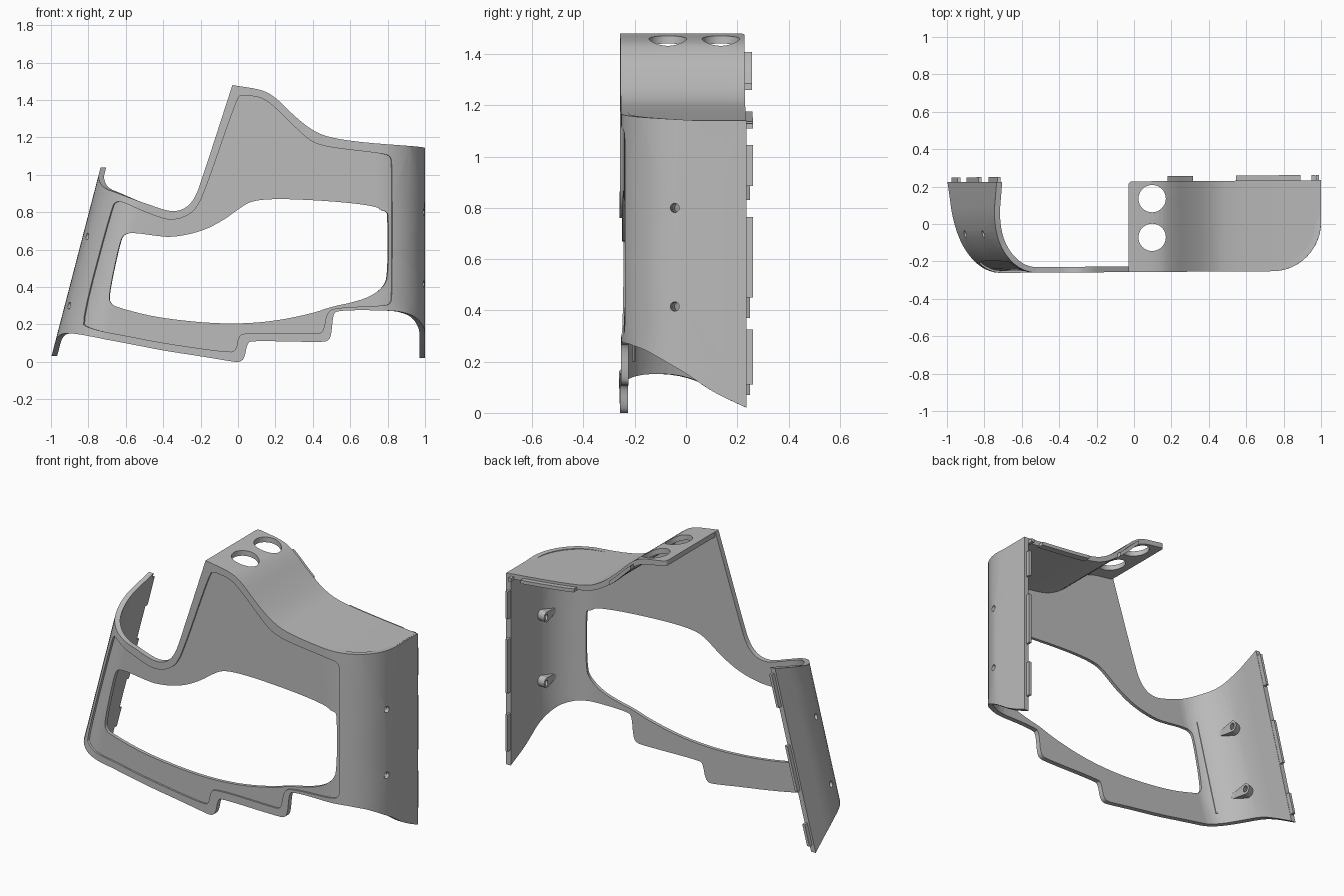
import bpy, bmesh, math
from math import sin, cos, asin, acos, pi, radians

if "Cube" in bpy.data.objects:
    bpy.data.objects.remove(bpy.data.objects["Cube"])

# Sheets are drawn flat (u across, v up, d = depth behind the outer skin), then bent.
Y0, SL, HALF = -0.257, 0.26, pi / 2              # front plane, left wall lean
XL, RXL, RYL, QL = -0.745, 0.26, 0.36, 0.31      # left bend
XR, RXR, RYR, QR = 0.74, 0.26, 0.26, 0.26        # right bend
YL, YR = Y0 + RYL, Y0 + RYR

mat = bpy.data.materials.new("plain_grey")
mat.diffuse_color = (0.5, 0.5, 0.5, 1)
mat.use_nodes = True
mat.node_tree.nodes["Principled BSDF"].inputs["Base Color"].default_value = mat.diffuse_color


def F(x, z, c=0):
    """Front-view point to flat point (c=1 keeps a sharp corner)."""
    p = x - SL * z
    if p < XL:
        return (SL * z + XL - QL * asin(min(1, (XL - p) / RXL)), z, c)
    if x > XR:
        return (XR + QR * asin(min(1, (x - XR) / RXR)), z, c)
    return (x, z, c)


def along(y, yc, ry, q):
    return q * acos((yc - y) / ry) if y < yc else q * HALF + y - yc


def L(y, z, c=0):
    """Left-wall point to flat point."""
    return (SL * z + XL - along(y, YL, RYL, QL), z, c)


def R(y, z, c=0):
    """Right-wall point to flat point."""
    return (XR + along(y, YR, RYR, QR), z, c)


def wrap(u, d, v):
    ql, qr = XL + SL * v - u, u - XR
    if ql > 0:
        t, e = min(ql / QL, HALF), max(0, ql - QL * HALF)
        x, y = XL + SL * v - (RXL - d) * sin(t), YL - (RYL - d) * cos(t) + e
    elif qr > 0:
        t, e = min(qr / QR, HALF), max(0, qr - QR * HALF)
        x, y = XR + (RXR - d) * sin(t), YR - (RYR - d) * cos(t) + e
    else:
        x, y = u, Y0 + d
    return (x, y + 0.006 * x, v)


def smooth(pts, n=2):
    """Corner cutting that keeps flagged corners."""
    for _ in range(n):
        out = []
        for i, p in enumerate(pts):
            if p[2]:
                out.append(p)
                continue
            for o in (pts[i - 1], pts[(i + 1) % len(pts)]):
                out.append((p[0] * .75 + o[0] * .25, p[1] * .75 + o[1] * .25, 0))
        pts = out
    return pts


def circle(u, v, r, n=32):
    return [(u + r * cos(2 * pi * i / n), v + r * sin(2 * pi * i / n)) for i in range(n)]


def box(u0, u1, v0, v1):
    return [(u0, v0), (u1, v0), (u1, v1), (u0, v1)]


def flat(name, loops, d0, d1):
    """Flat slab from an outline and holes."""
    bm = bmesh.new()
    for loop in loops:
        vs = [bm.verts.new((p[0], d0, p[1])) for p in loop]
        for i in range(len(vs)):
            bm.edges.new((vs[i - 1], vs[i]))
    bmesh.ops.triangle_fill(bm, use_beauty=True, use_dissolve=False,
                            edges=bm.edges[:], normal=(0, -1, 0))
    ext = bmesh.ops.extrude_face_region(bm, geom=bm.faces[:], use_keep_orig=True)
    for g in ext["geom"]:
        if isinstance(g, bmesh.types.BMVert):
            g.co.y = d1
    bmesh.ops.recalc_face_normals(bm, faces=bm.faces[:])
    me = bpy.data.meshes.new(name)
    bm.to_mesh(me)
    bm.free()
    ob = bpy.data.objects.new(name, me)
    bpy.context.collection.objects.link(ob)
    return ob


def sheet(name, loops, d0, d1, bend, cuts=(), recess=None):
    """Flat slab, optional recess, sliced at the bend lines and bent."""
    ob = flat(name, loops, d0, d1)
    if recess:
        cutter = flat("cutter", [recess], -0.05, 0.01)
        mod = ob.modifiers.new("recess", 'BOOLEAN')
        mod.operation, mod.solver, mod.object = 'DIFFERENCE', 'EXACT', cutter
        dg = bpy.context.evaluated_depsgraph_get()
        me = bpy.data.meshes.new_from_object(ob.evaluated_get(dg))
        ob.modifiers.clear()
        ob.data = me
        bpy.data.objects.remove(cutter)
    bm = bmesh.new()
    bm.from_mesh(ob.data)
    bmesh.ops.triangulate(bm, faces=bm.faces[:])
    for u, lean in cuts:
        bmesh.ops.bisect_plane(bm, geom=bm.verts[:] + bm.edges[:] + bm.faces[:], dist=1e-5,
                               plane_co=(u, 0, 0), plane_no=(1, 0, -lean))
    for v in bm.verts:
        v.co = bend(*v.co)
    bmesh.ops.remove_doubles(bm, verts=bm.verts[:], dist=1e-5)
    bmesh.ops.recalc_face_normals(bm, faces=bm.faces[:])
    bm.to_mesh(ob.data)
    bm.free()
    ob.data.materials.clear()
    ob.data.materials.append(mat)
    bpy.ops.object.select_all(action='DESELECT')
    ob.select_set(True)
    bpy.context.view_layer.objects.active = ob
    bpy.ops.object.shade_smooth_by_angle(angle=radians(30))
    ob.modifiers.new("normals", 'WEIGHTED_NORMAL').keep_sharp = True


N = 12
bends = [(XL - QL * HALF * k / N, SL) for k in range(N + 1)]
bends += [(XR + QR * HALF * k / N, 0) for k in range(N + 1)]

# Front plate with both wrapped side walls
TOP = [(1, 1.14, 1), (.74, 1.165, 0), (.5, 1.195, 0), (.4, 1.235, 0), (.3, 1.315, 0),
       (.2, 1.415, 0), (.13, 1.455, 0), (0, 1.475, 0), (-.03, 1.48, 1)]
outline = [L(.23, .03, 1), L(.12, .09), L(0, .145)]
outline += [F(*p) for p in [(-.9, .155), (-.8, .14), (-.6, .1), (-.4, .06), (-.2, .03), (-.04, .003),
            (.01, -.003), (.035, .02), (.05, .1), (.075, .113), (.44, .105), (.485, .112),
            (.5, .15), (.508, .25), (.53, .277), (.83, .275)]]
outline += [R(-.2, .26), R(-.15, .24), R(-.05, .18), R(0, .15), R(.1, .08), R(.23, .02, 1),
            R(.23, 1.14, 1), R(.05, 1.14, 1)]
outline += [F(*p) for p in TOP[1:]]
outline += [F(*p) for p in [(-.195, .97), (-.23, .875), (-.28, .82), (-.34, .803), (-.4, .813),
            (-.5, .85), (-.6, .885), (-.65, .905)]]
outline += [L(-.1, .93), L(0, .97), L(.1, 1.0), L(.23, 1.04, 1)]
window = [F(*p) for p in [(-.695, .35), (-.68, .31), (-.64, .29), (-.45, .24), (-.2, .21), (0, .203),
          (.2, .218), (.4, .26), (.5, .295), (.6, .315), (.7, .345), (.78, .4), (.807, .46),
          (.807, .785), (.795, .805), (.77, .808), (.74, .83), (.6, .85), (.4, .865), (.2, .872),
          (.08, .862), (.02, .83), (-.08, .755), (-.2, .695), (-.35, .665), (-.45, .675),
          (-.55, .69), (-.61, .685), (-.635, .64)]]
recess = [F(*p) for p in [(-.84, .21), (-.8, .18), (-.6, .14), (-.4, .1), (-.05, .05), (-.01, .06),
          (.0, .13), (.03, .158), (.4, .15), (.445, .152), (.46, .18), (.475, .265), (.52, .29),
          (.78, .3), (.815, .31), (.825, .35), (.825, 1.06), (.815, 1.1), (.78, 1.113),
          (.5, 1.145), (.42, 1.165), (.36, 1.2), (.2, 1.36), (.14, 1.405), (.1, 1.418),
          (.02, 1.428), (-.005, 1.41), (-.17, .93), (-.22, .82), (-.28, .775), (-.35, .757),
          (-.42, .77), (-.6, .85), (-.65, .86), (-.675, .83)]]
screws = [(R(-.05, .8), -1), (R(-.05, .415), -1), (L(-.05, .67), 1), (L(-.05, .3), 1)]
holes = [circle(c[0], c[1], .018, 20) for c, s in screws]
sheet("front_shell", [smooth(outline), smooth(window)] + holes, 0, .03, wrap, bends, smooth(recess))

# Screw lugs inside the walls, tapering toward the front
for i, ((u, v, c), s) in enumerate(screws):
    arc = [radians(a) for a in range(-100, 101, 10)]
    body = [(u - s * .03 * cos(a), v + .03 * sin(a)) for a in arc]
    body += [(u + s * (.09 + .018 * cos(a)), v + .018 * sin(a)) for a in reversed(arc)]

    def lug(pu, d, pv, u=u, s=s):
        k = 1 - .8 * max(0, min(1, s * (pu - u) / .1))
        return wrap(pu, .02 + (d - .02) * k, pv)
    sheet("screw_lug_%d" % (i + 1), [body, circle(u, v, .017, 20)], .02, .075, lug)

# Clip tabs on the back edges of the walls
for z0, z1 in [(.11, .325), (.45, .765), (.885, 1.045)]:
    u = R(.22, 0)[0]
    sheet("right_tab", [box(u, u + .035, z0, z1)], .012, .028, wrap)
for z0, z1 in [(.07, .19), (.37, .62), (.83, 1.01)]:
    tab = [L(.22, z0), L(.255, z0), L(.255, z1), L(.22, z1)]
    sheet("left_tab", [tab], .012, .028, wrap)

# Thin rib inside the left bend
rib = [F(x + SL * z, z) for x, z in [(-.85, .2), (-.838, .2), (-.838, .74), (-.85, .74)]]
sheet("left_rib", [rib], .025, .037, wrap)

# Top flange following the roof line, with two round holes
prof = [p for p in smooth(TOP + [(-.03, 1.0, 1)])][:-1][::-1]


def roof(x):
    x = max(-.03, min(1, x))
    for a, b in zip(prof, prof[1:]):
        if x <= b[0]:
            return a[1] + (b[1] - a[1]) * (x - a[0]) / (b[0] - a[0])
    return prof[-1][1]


def drape(u, d, v):
    slope = (roof(u + .02) - roof(u - .02)) / .04
    return (u, v + .006 * u, roof(u) - d * math.hypot(1, slope))


plan = [(-.03, Y0 + .008), (XR, Y0 + .008)]
plan += [(XR + .252 * sin(t), YR - .252 * cos(t)) for t in [HALF * k / N for k in range(1, N + 1)]]
plan += [(.992, .228)]
plan += [(-.01 - .02 * sin(t), .208 + .02 * cos(t)) for t in [HALF * k / 5 for k in range(6)]]
lines = [(p[0], 0) for p in prof[1:-1]]
sheet("top_flange", [plan, circle(.097, .135, .073, 48), circle(.097, -.072, .073, 48)],
      0, .03, drape, lines)
for x0, x1 in [(.18, .315), (.545, .89), (.95, .97)]:
    sheet("flange_tab", [box(x0, x1, .215, .256)], .014, .034, drape, lines)
